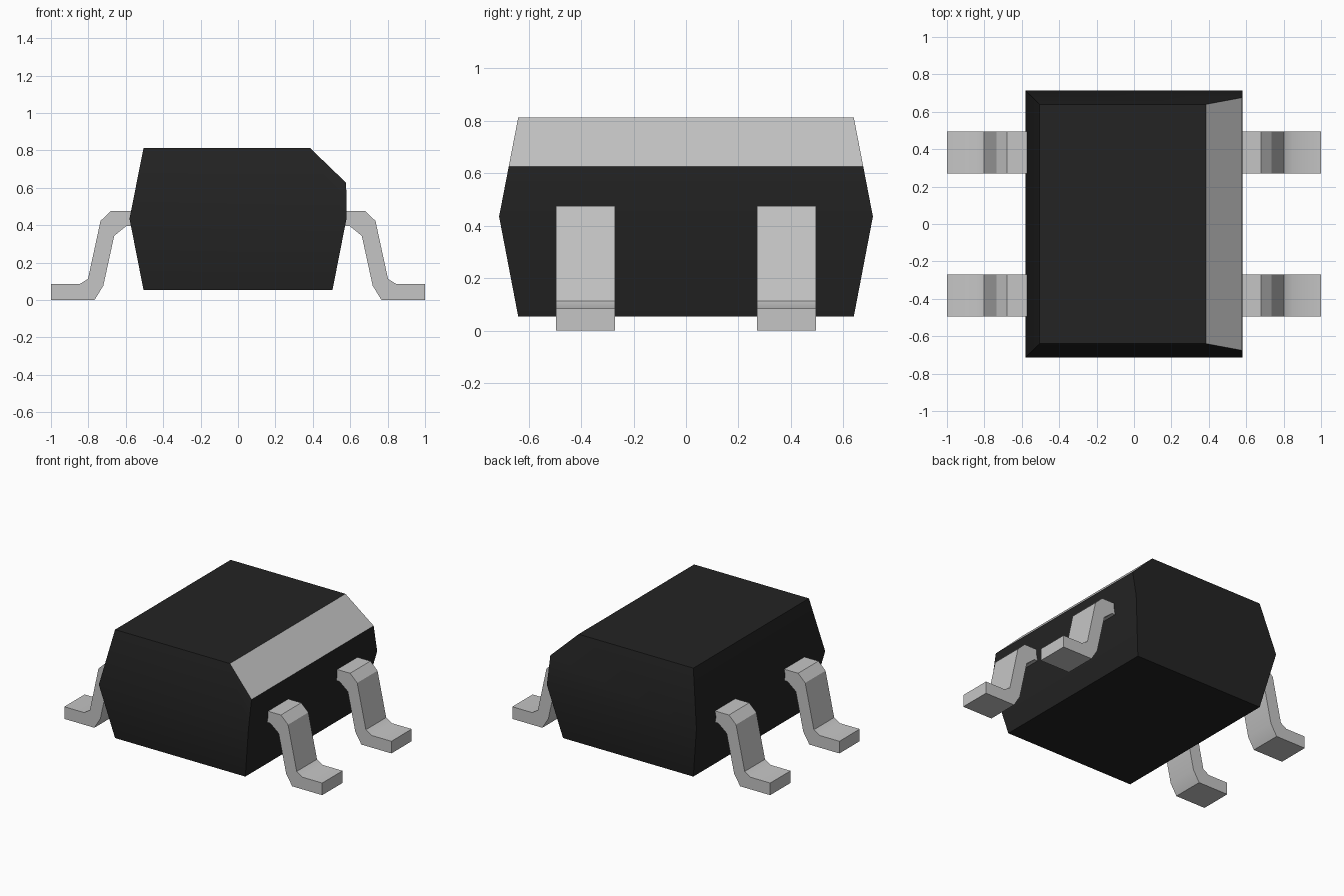
import bpy
import bmesh
import math
from mathutils import Vector

cube = bpy.data.objects.get("Cube")
if cube:
    bpy.data.objects.remove(cube, do_unlink=True)


def make_material(name, rgb, roughness):
    mat = bpy.data.materials.new(name)
    mat.use_nodes = True
    color = (*rgb, 1.0)
    mat.diffuse_color = color
    bsdf = mat.node_tree.nodes["Principled BSDF"]
    bsdf.inputs["Base Color"].default_value = color
    bsdf.inputs["Roughness"].default_value = roughness
    return mat


black = make_material("black plastic", (0.017, 0.017, 0.017), 0.6)
silver = make_material("silver grey", (0.56, 0.56, 0.56), 0.4)


def finish(bm, name, materials):
    bmesh.ops.recalc_face_normals(bm, faces=bm.faces)
    mesh = bpy.data.meshes.new(name)
    bm.to_mesh(mesh)
    bm.free()
    obj = bpy.data.objects.new(name, mesh)
    bpy.context.collection.objects.link(obj)
    for mat in materials:
        mesh.materials.append(mat)
    bpy.ops.object.select_all(action="DESELECT")
    obj.select_set(True)
    bpy.context.view_layer.objects.active = obj
    bpy.ops.object.shade_smooth_by_angle(angle=math.radians(33.5))
    return obj


# Package body: rectangular rings lofted from base to waist to top
rings = [  # x min, x max, half depth, z
    (-0.505, 0.505, 0.64, 0.053),
    (-0.58, 0.58, 0.713, 0.435),
    (-0.505, 0.577, 0.64, 0.813),
]
bm = bmesh.new()
loops = []
for x0, x1, d, z in rings:
    corners = [(x0, -d), (x1, -d), (x1, d), (x0, d)]
    loops.append([bm.verts.new((x, y, z)) for x, y in corners])
for low, high in zip(loops, loops[1:]):
    for i in range(4):
        j = (i + 1) % 4
        bm.faces.new((low[i], low[j], high[j], high[i]))
bm.faces.new(loops[0])
bm.faces.new(loops[-1])

# Silver polarity chamfer along the upper edge
slope = Vector((0.185, 0, 0.192)).normalized()
cut = bmesh.ops.bisect_plane(
    bm, geom=bm.verts[:] + bm.edges[:] + bm.faces[:],
    plane_co=(0.385, 0, 0.813), plane_no=slope, clear_outer=True)
rim = [e for e in cut["geom_cut"] if isinstance(e, bmesh.types.BMEdge)]
for face in bmesh.ops.contextual_create(bm, geom=rim)["faces"]:
    face.material_index = 1
finish(bm, "package_body", [black, silver])

# Gull-wing leads: one bent profile extruded across its width
profile = [
    (0.55, 0.476), (0.68, 0.476), (0.735, 0.423), (0.802, 0.113),
    (0.847, 0.085), (1.0, 0.085), (1.0, 0.0), (0.767, 0.0),
    (0.72, 0.077), (0.662, 0.343), (0.597, 0.396), (0.55, 0.396),
]


def make_lead(name, side, y):
    bm = bmesh.new()
    face = bm.faces.new(
        [bm.verts.new((side * x, y - 0.1125, z)) for x, z in profile])
    extruded = bmesh.ops.extrude_face_region(bm, geom=[face])["geom"]
    verts = [v for v in extruded if isinstance(v, bmesh.types.BMVert)]
    bmesh.ops.translate(bm, verts=verts, vec=(0, 0.225, 0))
    finish(bm, name, [silver])


for side, side_name in ((1, "left"), (-1, "right")):
    for y, end_name in ((-0.383, "front"), (0.383, "back")):
        make_lead(f"{end_name}_{side_name}_lead", side, y)
